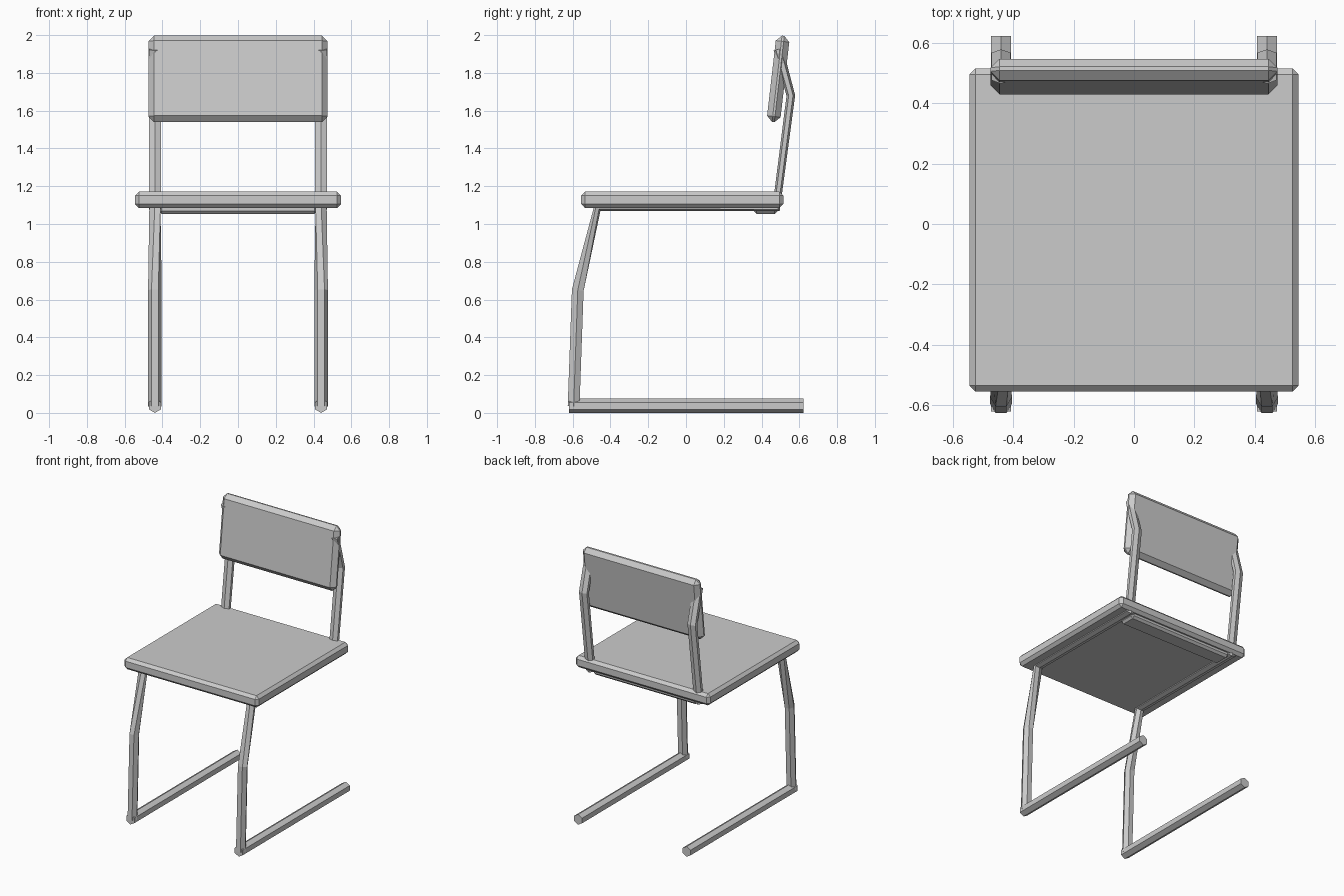
import bpy, bmesh, math
from mathutils import Vector, Matrix

if "Cube" in bpy.data.objects:
    bpy.data.objects.remove(bpy.data.objects["Cube"])

TUBE_X = 0.44


def add_object(name, bm):
    bmesh.ops.recalc_face_normals(bm, faces=bm.faces)
    mesh = bpy.data.meshes.new(name)
    bm.to_mesh(mesh)
    bm.free()
    obj = bpy.data.objects.new(name, mesh)
    bpy.context.collection.objects.link(obj)
    return obj


def slab(name, center, size, chamfer, tilt=0.0):
    bm = bmesh.new()
    bmesh.ops.create_cube(bm, size=1.0, matrix=Matrix.Diagonal((*size, 1.0)))
    obj = add_object(name, bm)
    obj.location = center
    obj.rotation_euler.x = tilt
    bev = obj.modifiers.new("chamfer", 'BEVEL')
    bev.width = chamfer
    bev.segments = 1
    return obj


def hex_tube(name, stations):
    """Sweep a hexagon in the yz plane; station = (y, z, x radius, in-plane radius, twist deg)."""
    bm = bmesh.new()
    pts = [Vector((s[0], s[1])) for s in stations]
    rings = []
    for i, (y, z, rx, rn, twist) in enumerate(stations):
        d_in = (pts[i] - pts[max(i - 1, 0)])
        d_out = (pts[min(i + 1, len(pts) - 1)] - pts[i])
        t = Vector((0.0, 0.0))
        for d in (d_in, d_out):
            if d.length > 0:
                t += d.normalized()
        t.normalize()
        n = Vector((-t.y, t.x))
        ring = []
        for k in range(6):
            a = math.radians(60 * k + twist)
            off = n * (rn * math.cos(a))
            ring.append(bm.verts.new((TUBE_X + rx * math.sin(a), y + off.x, z + off.y)))
        rings.append(ring)
    for a, b in zip(rings, rings[1:]):
        for k in range(6):
            j = (k + 1) % 6
            bm.faces.new((a[k], a[j], b[j], b[k]))
    bm.faces.new(rings[0])
    bm.faces.new(rings[-1])
    obj = add_object(name, bm)
    obj.modifiers.new("both_sides", 'MIRROR')
    return obj


# Seat panel and tilted backrest panel
slab("seat", (0, -0.02, 1.128), (1.09, 1.07, 0.086), 0.02)
slab("backrest", (0, 0.488, 1.768), (0.95, 0.072, 0.46), 0.03, tilt=-0.115)

# Cross bar under the rear of the seat
slab("seat_crossbar", (0, 0.422, 1.08), (0.84, 0.125, 0.054), 0.015)

# Floor runners
hex_tube("floor_runner", [
    (-0.62, 0.0375, 0.0375, 0.0375, 0),
    (0.622, 0.0375, 0.0375, 0.0375, 0),
])

# Front leg, seat rail and back upright in one bent tube
hex_tube("side_frame", [
    (-0.595, 0.035, 0.036, 0.036, 30),
    (-0.573, 0.65, 0.036, 0.036, 30),
    (-0.468, 1.088, 0.034, 0.024, 0),
    (0.478, 1.088, 0.037, 0.027, 0),
    (0.555, 1.68, 0.037, 0.023, 0),
    (0.488, 1.925, 0.036, 0.025, 0),
])
